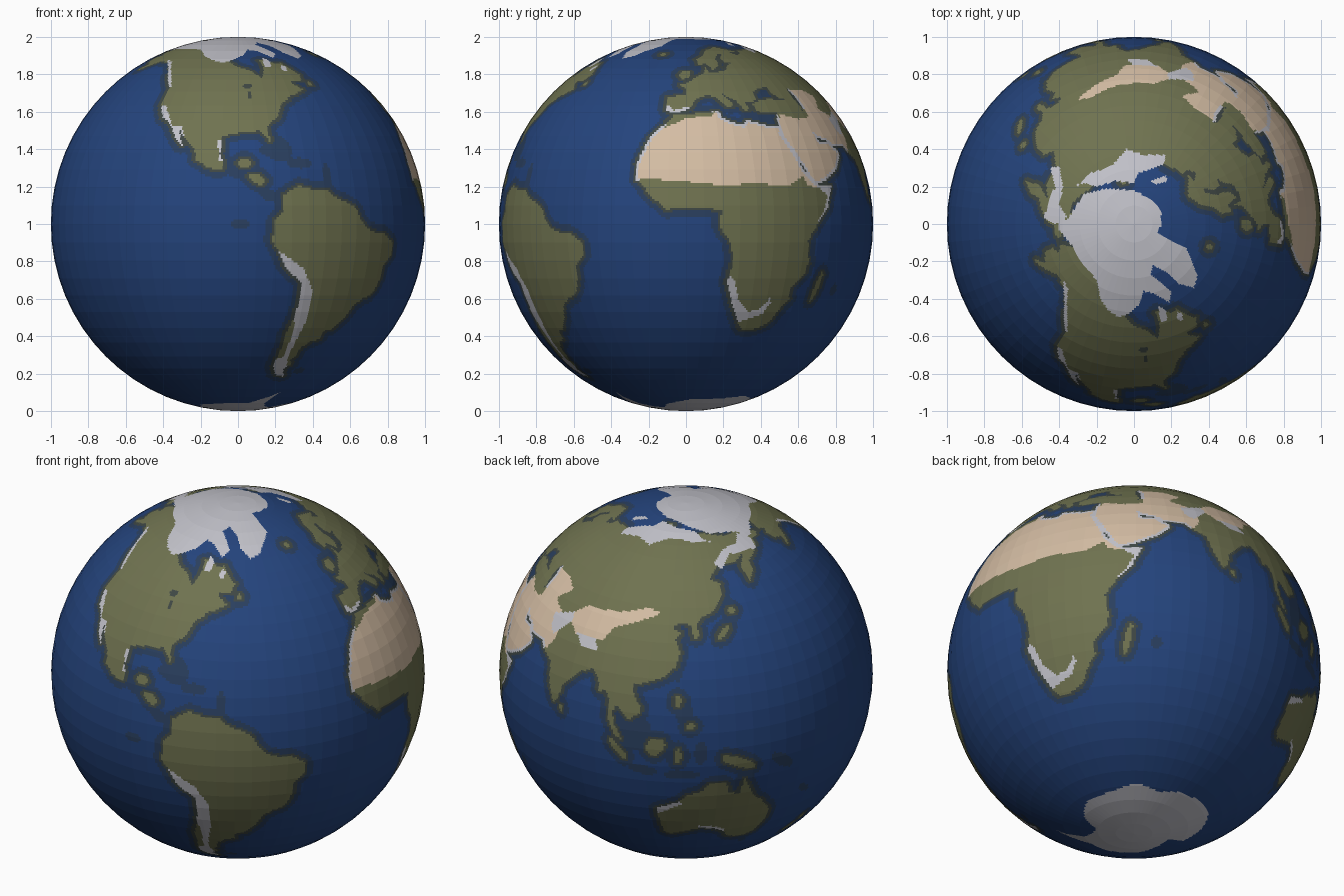
import bpy
import math
from mathutils import Vector
from mathutils.kdtree import KDTree

SEG, RINGS, SUB = 64, 32, 8            # flat facets, each cut finer for the map
M, N = SEG * SUB, RINGS * SUB
LON0 = -1.5                            # longitude that faces +x

OCEAN, SHELF, HALO, LAND, SAND, PALE = range(6)
COLOURS = [("deep_ocean", (0.018, 0.058, 0.205)), ("shelf_water", (0.023, 0.050, 0.115)),
           ("coast_water", (0.050, 0.064, 0.058)), ("olive_land", (0.160, 0.170, 0.080)),
           ("desert_sand", (0.660, 0.510, 0.370)), ("pale_ice", (0.540, 0.540, 0.590))]

# ---- continent outlines (longitude, latitude) ----
north_america = [(-166, 66), (-162, 69), (-156, 71), (-141, 69.5), (-128, 70), (-115, 67.5), (-108, 66),
    (-100, 63), (-97, 60), (-94.5, 59), (-92, 57), (-85, 55.3), (-82, 53), (-80, 51.3), (-78.7, 53),
    (-77, 57), (-78, 61), (-73, 62), (-69.5, 59), (-65, 59.5), (-62, 56.5), (-58, 53), (-60, 50), (-66, 50),
    (-65, 48.5), (-61.5, 46), (-66, 44), (-70, 43), (-70.5, 41.7), (-74, 40), (-76, 35.5), (-81, 31.5),
    (-80.3, 26), (-82, 28), (-84, 30), (-90, 29.5), (-97, 28), (-97.5, 22), (-96, 19), (-97, 16.5),
    (-101, 17.5), (-105.5, 20), (-106, 23), (-109.5, 26.5), (-113, 31), (-112, 28), (-110, 23.5),
    (-114, 28), (-117, 32.5), (-121, 35), (-124, 40), (-124, 47), (-128, 51), (-133, 56), (-140, 59.8),
    (-148, 60.5), (-152, 59), (-158, 56.5), (-163, 55), (-158, 58.7), (-164, 60), (-165, 63), (-161, 64.5)]
south_america = [(-77.5, 8.5), (-75, 10.5), (-72, 11.8), (-68, 10.8), (-62, 10.5), (-60, 8.5), (-52, 5),
    (-50, 1), (-48, -1), (-44, -2.7), (-39, -3.2), (-35.2, -6), (-35, -9), (-39, -13), (-39, -17.5),
    (-41, -22), (-45, -23.5), (-48.5, -26), (-50, -30), (-54, -34), (-57.5, -35), (-57.5, -38), (-62, -39),
    (-65, -41.5), (-65.5, -45), (-67.5, -47), (-66, -48.5), (-69, -51), (-66.5, -54.8), (-72, -53.5),
    (-75, -49), (-73.5, -42), (-73.5, -37), (-71.5, -31), (-70.3, -24), (-70.4, -18.5), (-76, -14),
    (-79, -8), (-81.2, -5), (-80, -2.5), (-80, 1), (-77.5, 4)]
africa = [(-6, 35.8), (0, 36), (10, 37), (11, 34), (15, 32.3), (20, 31), (22, 32.8), (29, 31), (34, 31.3),
    (33, 28.5), (35.5, 24), (37.3, 20), (39, 16), (43, 12), (51, 11.7), (48, 5), (43, -0.5), (39.5, -5),
    (40.5, -12), (39.5, -16), (35, -20), (35.5, -24), (32.7, -27), (30, -31.5), (26, -33.9), (20, -34.7),
    (18, -32.5), (15, -27), (12, -18), (13.5, -11), (12, -5), (9, -1), (9.5, 4), (5, 5), (-2, 5),
    (-7.5, 4.5), (-13, 9), (-17, 14.5), (-16.5, 20), (-13, 27.5), (-9.5, 31)]
europe = [(-9, 43), (-9, 37.2), (-5.5, 36.2), (-0.5, 38), (3, 42), (7.5, 43.7), (11, 42.5), (15.5, 38.2),
    (18, 40), (13.5, 44.5), (19.5, 41), (22, 37), (24, 38), (23, 40.5), (27, 41), (29, 41.5), (28.5, 44.5),
    (32, 46.5), (38, 47), (38, 44.5), (41.5, 42), (50, 42), (50, 47), (60, 47), (60, 69), (54, 68.5),
    (44, 68), (44, 66), (38, 64.5), (34, 66.5), (41, 67), (31, 70), (25, 71), (15, 68.5), (10, 64),
    (5, 61.5), (6, 58.3), (10.5, 59), (13, 55.5), (16.5, 57), (18.5, 60), (17.5, 62), (23, 65.7), (25, 65),
    (21.5, 62), (22.5, 60), (29, 60), (23.5, 58.5), (21, 55.5), (14, 54), (10.5, 54.5), (9.5, 57.5),
    (8, 54), (4, 52), (1.5, 50.5), (-1.5, 48.8), (-4.8, 48.3), (-1.2, 46), (-1.7, 43.5)]
north_asia = [(45, 40), (45, 68), (60, 69), (68, 69), (73, 72), (80, 73), (88, 75.5), (104, 77.5), (113, 74),
    (128, 73), (140, 72.5), (160, 69.7), (170, 70), (180, 69), (180, 65), (177, 62.5), (170, 60), (163, 58),
    (162, 55), (157, 51.5), (156, 57), (163, 61.5), (155, 59.3), (143, 59.3), (136, 54.5), (141, 52.5),
    (140, 48), (135, 43.5), (130, 42), (127.5, 39.5), (129, 36), (126.5, 34.8), (125.5, 39.5),
    (121.5, 40.5), (118, 38.8), (121.5, 37), (119.5, 35), (121.5, 31), (120, 26.5), (116, 23), (110, 21),
    (106, 20), (100, 28), (80, 35), (60, 37), (45, 38)]
south_asia = [(26, 40), (30, 41.3), (35, 42), (41.5, 41.5), (45, 42), (49, 40.5), (50, 37), (54, 37), (62, 45),
    (100, 40), (112, 30), (107, 21), (105.7, 19), (109, 13), (108.5, 11), (105, 9), (103, 11), (101, 13),
    (99.8, 11), (100.5, 7), (103.5, 2), (101, 3), (98.5, 8), (98.5, 14), (97, 17), (94.5, 16), (94, 19),
    (91, 22.5), (87, 21), (82, 16.5), (80, 14), (79.5, 10), (77.5, 8.3), (74.5, 14), (72.8, 20), (69, 22),
    (67, 25), (58, 25.7), (56.5, 27), (51, 28.5), (49, 30.3), (50, 26.5), (51.5, 25), (56, 25),
    (59.5, 22.3), (55, 17.5), (45, 13), (43, 14), (39, 21), (35, 28), (35, 32), (36, 36.5), (31, 36.5),
    (27, 37)]
far_east_tip = [(-180, 69), (-170, 66), (-175, 64.5), (-180, 65)]
australia = [(114, -22), (114, -26), (115.5, -34), (118, -35), (124, -33), (129, -31.7), (134, -32.7),
    (137.5, -34.5), (140, -38), (146.5, -39), (150, -37), (153, -31), (153, -26), (149, -21), (146, -18.5),
    (143.5, -14), (142.3, -11), (140.8, -17), (137, -16), (136.5, -12.3), (131, -12), (128.5, -15),
    (124, -16.5), (121.5, -19)]
antarctica = [(-180, -78), (-158, -77), (-140, -75), (-115, -74), (-100, -73), (-80, -73), (-68, -68.5),
    (-59, -63.5), (-62, -67), (-62, -74), (-50, -77.5), (-35, -78), (-20, -73.5), (0, -70), (30, -69),
    (50, -66.5), (70, -69), (90, -66.5), (130, -66.3), (150, -68.5), (170, -72), (166, -78), (180, -78),
    (180, -90), (-180, -90)]

# ---- deserts and pale ranges, painted on land only ----
sahara = [(-20, 14.5), (0, 13), (10, 12), (20, 12.5), (33, 12), (39, 15), (45, 20), (38, 33), (33, 36),
    (12, 38), (8, 35.5), (-1, 34.5), (-8, 31.5), (-20, 28)]
middle_east = [(40, 12), (34, 30), (37, 36), (45, 34), (52, 35), (52, 42), (50, 46), (60, 46), (68, 43),
    (62, 38), (70, 35), (72, 28), (69, 23), (58, 20), (52, 14), (45, 11)]
gobi = [(75, 37), (80, 40.5), (95, 41.5), (108, 44.5), (113, 43), (104, 39.5), (95, 36.5), (92, 32),
    (80, 31), (76, 34)]
pale_patches = [
    [(-82, -8), (-78.3, -8.5), (-70.3, -14), (-66, -21), (-66, -30), (-68.5, -40), (-69, -46), (-66, -56),
     (-76, -56), (-76, -47), (-71, -45), (-70.5, -33), (-72, -25), (-72, -19)],
    [(11, -15), (14, -17), (16.5, -24), (20.5, -28), (25, -27), (28, -23), (28.5, -25), (26, -29), (20, -31),
     (16, -32), (13, -26)],
    [(43, 12.5), (52, 13), (50, 4), (44, -1), (43, 0), (47, 5), (48.5, 9)],
    [(-125, 40), (-121, 39), (-116, 32), (-112, 31.5), (-108, 23), (-118, 29)],
    [(-142, 61), (-137, 60.5), (-129, 54), (-122.5, 47), (-126, 47), (-136, 56)],
    [(-98.3, 27), (-96, 27), (-96, 20), (-98, 20)],
    [(80, 31.5), (84, 28.3), (91, 28), (89, 31.5)], [(66, 34), (75, 37), (76, 34), (70, 28), (67, 30)],
    [(-10, 36), (-10, 40), (-7.5, 39), (-6, 37.5), (0, 39), (0, 37)],
    [(113, -21), (113, -25), (116, -23.5), (122, -20), (121, -18)],
    [(128, -30.5), (134, -31.5), (138, -33.5), (138, -36), (128, -33)]]

# ---- polar ice seen from the top (x, y) ----
polar_ice = [
    [(-.42, .05), (-.36, .02), (-.32, .08), (-.27, .16), (-.15, .19), (0, .18), (.08, .14), (.14, .08),
     (.15, .02), (.13, -.05), (.2, -.09), (.28, -.13), (.31, -.2), (.34, -.28), (.32, -.34), (.24, -.32),
     (.18, -.26), (.1, -.22), (.09, -.27), (.2, -.36), (.19, -.42), (.1, -.37), (.05, -.36), (.03, -.43),
     (-.03, -.48), (-.08, -.5), (-.14, -.46), (-.18, -.4), (-.2, -.3), (-.27, -.22), (-.33, -.12), (-.4, -.03)],
    [(-.48, .03), (-.46, .12), (-.42, .2), (-.45, .3), (-.4, .31), (-.38, .2), (-.4, .1), (-.36, .04), (-.42, 0)],
    [(-.31, .2), (-.24, .27), (-.12, .31), (-.04, .4), (.05, .37), (.17, .37), (.16, .32), (.08, .29),
     (.02, .27), (0, .22), (-.1, .23), (-.2, .2), (-.27, .22)],
    [(.09, .23), (.17, .26), (.18, .23), (.11, .21)],
    [(.13, -.44), (.17, -.46), (.18, -.52), (.14, -.52)], [(.23, -.47), (.26, -.48), (.26, -.52), (.23, -.51)]]


def oval(lon, lat, rx, ry, tilt=0):
    t = math.radians(tilt)
    pts = [(rx * math.cos(a * math.pi / 6), ry * math.sin(a * math.pi / 6)) for a in range(12)]
    return [(lon + x * math.cos(t) - y * math.sin(t), lat + x * math.sin(t) + y * math.cos(t)) for x, y in pts]


def inside(pts, x, y):
    hit = False
    px, py = pts[-1]
    for qx, qy in pts:
        if (qy > y) != (py > y) and x < (px - qx) * (y - qy) / (py - qy) + qx:
            hit = not hit
        px, py = qx, qy
    return hit


# islands, straits and inland seas as ovals
land_islands = [oval(*o) for o in [(-2, 53, 2, 3, 110), (138, 36.5, 3.5, 1, 40), (143, 43.2, 1.5, 1),
    (114, 1, 3.3, 2.6, 40), (102, -1, 4.5, 1.1, -48), (140, -5, 6, 1.7, -22), (121, -2, 1, 2.5),
    (121, 16, 1, 2), (125, 8, 1.2, 1.2), (46.5, -19.5, 1.1, 5, -14), (-89.5, 19, 2, 1.6), (-85.5, 14, 2.6, 1.4, -30),
    (-18.5, 65, 2, 1), (172, -43, 3, .8, 45), (176, -39, 1, 1.5), (80.8, 7.5, .7, 1), (-56, 48.7, 1.4, 1)]]
shelf_islands = [oval(*o) for o in [(-79, 22, 6, 2, -18), (-71, 19, 4.5, 1.8), (-62, 15, 1.5, 4),
    (-82, 9, 3.5, 1.8, -25), (-76, 25, 2, 4, 35), (-92, 16, 4, 2, -20), (-91, 0, 3, 1.5), (110, -7.3, 5, 1.6, -5),
    (123, 12, 3, 5, 20), (122, -8.5, 6, 1.6), (108, 5, 5, 6), (128, -1, 2, 4), (155, -7, 5, 2, -35),
    (121, 23.7, 1, 2), (166, -21, 3, 1.3, -35), (147, -42, 1.8, 1.5), (-60, -51.7, 3, 1.5), (56, -20.5, 2, 2)]]
inland_seas = [oval(*o) for o in [(51, 42, 1.7, 4.5, 10), (-87, 47.5, 2.2, 1), (-86.5, 43.5, .8, 1.5)]]

# paint order: (material, land only, outline)
layers = [(SHELF, False, p) for p in shelf_islands]
layers += [(LAND, False, p) for p in [north_america, south_america, africa, europe, north_asia, south_asia,
                                      far_east_tip, australia] + land_islands]
layers += [(SAND, True, p) for p in (sahara, middle_east, gobi)]
layers += [(PALE, True, p) for p in pale_patches]
layers += [(PALE, False, antarctica)] + [(OCEAN, False, p) for p in inland_seas]
boxed = [(m, only, p, min(x for x, y in p), max(x for x, y in p), min(y for x, y in p), max(y for x, y in p))
         for m, only, p in layers]

# ---- colour of each map cell ----
cells, dirs = [], []
for i in range(N):
    lat = 90 - (i + .5) * 180 / N
    row = [b for b in boxed if b[5] <= lat <= b[6]]
    c, s = math.cos(math.radians(lat)), math.sin(math.radians(lat))
    for j in range(M):
        a = (j + .5) * 360 / M
        lon = (a + LON0 + 180) % 360 - 180
        x, y = c * math.cos(math.radians(a)), c * math.sin(math.radians(a))
        mat = OCEAN
        for m, only, p, x0, x1, y0, y1 in row:
            if x0 <= lon <= x1 and not (only and mat < LAND) and inside(p, lon, lat):
                mat = m
        if lat > 55 and any(inside(p, x, y) for p in polar_ice):
            mat = PALE
        cells.append(mat)
        dirs.append(Vector((x, y, s)))


def tree(test):
    pts = [k for k in range(len(cells)) if test(cells[k], dirs[k].z)]
    kd = KDTree(len(pts))
    for k in pts:
        kd.insert(dirs[k], k)
    kd.balance()
    return kd


# coastal bands: dark beside olive land, pale beside desert
green = tree(lambda m, z: m == LAND or (m == PALE and -.83 < z < .8))
sandy = tree(lambda m, z: m == SAND)
for k, m in enumerate(list(cells)):
    if m in (OCEAN, SHELF):
        g, d = green.find(dirs[k])[2], sandy.find(dirs[k])[2]
        if d < .02:
            cells[k] = PALE
        elif g < .024 or d < .035:
            cells[k] = HALO
        elif g < .05 or d < .055:
            cells[k] = SHELF


# ---- globe: flat-faceted sphere, facets cut into map cells ----
def corner(i, j):
    t, a = math.pi * i / RINGS, 2 * math.pi * j / SEG
    return Vector((math.sin(t) * math.cos(a), math.sin(t) * math.sin(a), 1 + math.cos(t)))


def point(i, j):
    ci, cj = min(i // SUB, RINGS - 1), j // SUB
    u, v = i / SUB - ci, j / SUB - cj
    top = corner(ci, cj).lerp(corner(ci, cj + 1), v)
    return top.lerp(corner(ci + 1, cj).lerp(corner(ci + 1, cj + 1), v), u)


def vid(i, j):
    return 0 if i == 0 else (N - 1) * M + 1 if i == N else 1 + (i - 1) * M + j % M


verts = [(0, 0, 2)] + [point(i, j) for i in range(1, N) for j in range(M)] + [(0, 0, 0)]
faces = [tuple(dict.fromkeys((vid(i, j), vid(i + 1, j), vid(i + 1, j + 1), vid(i, j + 1))))
         for i in range(N) for j in range(M)]
mesh = bpy.data.meshes.new("globe")
mesh.from_pydata(verts, [], faces)
for name, rgb in COLOURS:
    mat = bpy.data.materials.new(name)
    mat.diffuse_color = (*rgb, 1)
    mesh.materials.append(mat)
mesh.polygons.foreach_set("material_index", cells)
mesh.polygons.foreach_set("use_smooth", [False] * len(faces))
mesh.update()
bpy.context.collection.objects.link(bpy.data.objects.new("globe", mesh))
